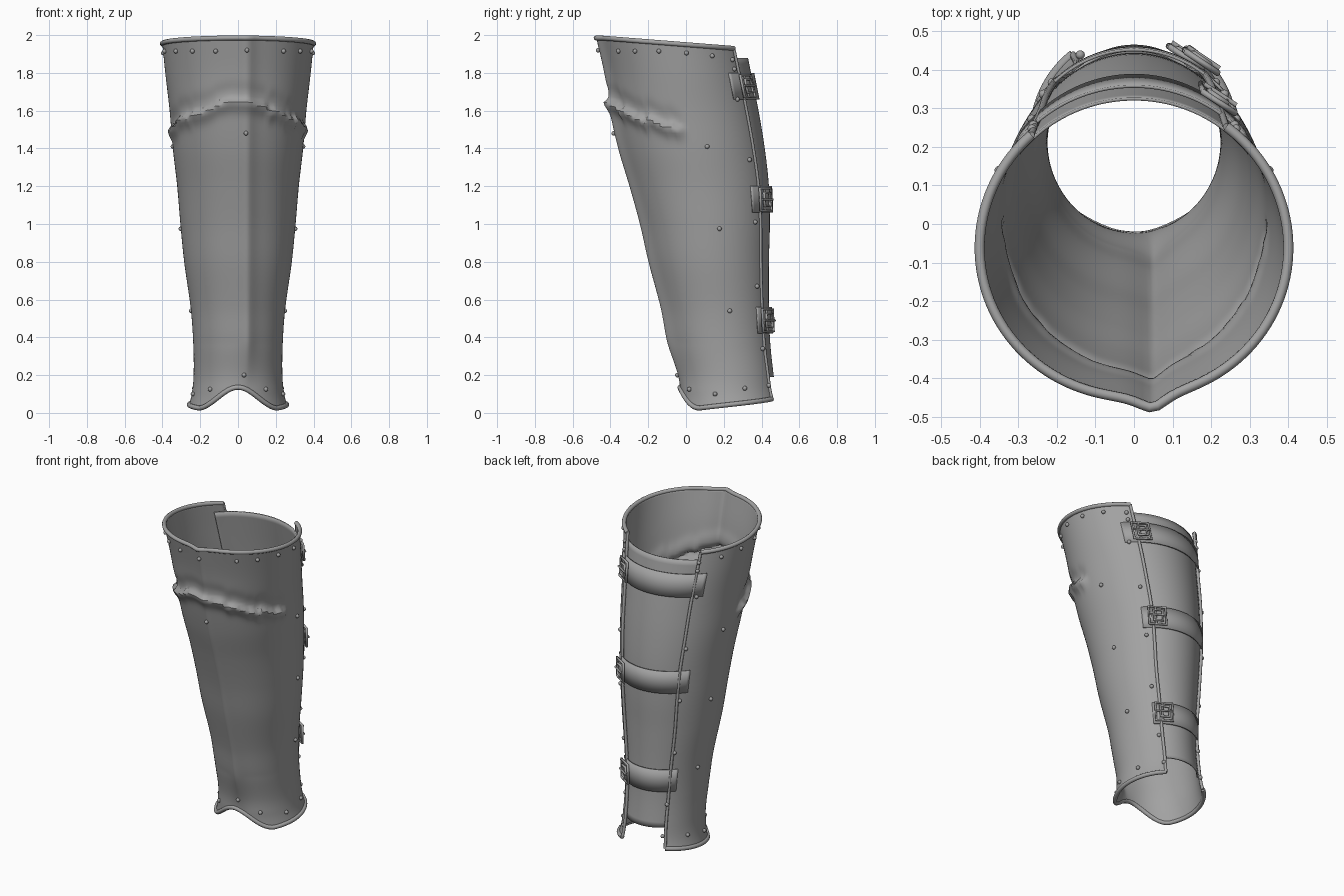
import bpy, bmesh, math, random
from math import sin, cos, radians, pi, exp
from mathutils import Vector

if "Cube" in bpy.data.objects:
    bpy.data.objects.remove(bpy.data.objects["Cube"])

random.seed(4)
steel = bpy.data.materials.new("grey steel")
steel.diffuse_color = (0.36, 0.36, 0.36, 1)
steel.use_nodes = True
steel.node_tree.nodes["Principled BSDF"].inputs["Base Color"].default_value = steel.diffuse_color

# Leg cross-sections: height, half width, front y, back y
SECTIONS = [(0, .27, -.03, .52), (.1, .245, -.03, .49), (.2, .235, -.045, .475), (.37, .237, -.10, .457),
            (.55, .25, -.135, .45), (.8, .285, -.20, .45), (1, .305, -.245, .455), (1.2, .322, -.30, .45),
            (1.4, .345, -.36, .428), (1.6, .362, -.405, .395), (1.8, .385, -.435, .355), (2, .405, -.48, .315)]


def section(z):
    """Smoothly interpolated half width, front and back at a height."""
    z = min(max(z, 0), 2)
    n = len(SECTIONS)
    i = max(k for k in range(n - 1) if SECTIONS[k][0] <= z)
    p0, p1, p2, p3 = (SECTIONS[min(max(k, 0), n - 1)] for k in (i - 1, i, i + 1, i + 2))
    h = p2[0] - p1[0]
    t = (z - p1[0]) / h
    out = []
    for c in (1, 2, 3):
        m1 = (p2[c] - p0[c]) / (p2[0] - p0[0]) * h
        m2 = (p3[c] - p1[c]) / (p3[0] - p1[0]) * h
        out.append((2*t**3 - 3*t**2 + 1)*p1[c] + (t**3 - 2*t**2 + t)*m1
                   + (3*t**2 - 2*t**3)*p2[c] + (t**3 - t**2)*m2)
    return out


wobble = [random.uniform(-.012, .012) for _ in range(40)]


def surf(a, z, off=0.0):
    """Point on the leg surface; angle a is 0 at the front, positive to the right."""
    w, yf, yb = section(z)
    fade = min(1, max(0, (z - .12) / .25))
    yf += .028 * fade
    cy, b = (yf + yb) / 2, (yb - yf) / 2
    d = off
    # folded crease around the upper shin
    if abs(a) < 1.5:
        line = 1.645 - .15 * max(0, abs(a) - .12) / 1.3 + wobble[int((a + 1.5) * 13)] * min(1, abs(a) * 2)
        s = line - z
        k = min(1, (1.5 - abs(a)) / .12)
        d += k * (.027 * exp(-(s / .045)**2) if s > 0 else .027 * exp(-(s / .014)**2))
        d -= k * .008 * exp(-((s + .06) / .04)**2)
    # shin ridge
    d += .031 * fade * exp(-abs((a - .045 / w) * w / .045)**1.5)
    return Vector(((w + d) * sin(a), cy - (b + d) * cos(a), z))


def frame(a, z):
    """Tangent and outward normal of the surface."""
    t = (surf(a + .02, z) - surf(a - .02, z)).normalized()
    u = (surf(a, z + .02) - surf(a, z - .02)).normalized()
    return t, u, t.cross(u).normalized()


def smooth(ob):
    ob.data.materials.append(steel)
    bpy.ops.object.select_all(action='DESELECT')
    ob.select_set(True)
    bpy.context.view_layer.objects.active = ob
    bpy.ops.object.shade_smooth_by_angle(angle=radians(40))


def sheet(name, fn, nu, nv, thick):
    """Grid surface from fn(u, v), thickened inwards."""
    bm = bmesh.new()
    g = [[bm.verts.new(fn(i / nu, j / nv)) for j in range(nv + 1)] for i in range(nu + 1)]
    for i in range(nu):
        for j in range(nv):
            bm.faces.new((g[i][j], g[i+1][j], g[i+1][j+1], g[i][j+1]))
    me = bpy.data.meshes.new(name)
    bm.to_mesh(me)
    bm.free()
    ob = bpy.data.objects.new(name, me)
    bpy.context.collection.objects.link(ob)
    smooth(ob)
    m = ob.modifiers.new("thickness", 'SOLIDIFY')
    m.thickness, m.offset = thick, -1
    return ob


def tube(name, paths, r, cyclic=False, res=3):
    """Round wire along one or more point paths."""
    cu = bpy.data.curves.new(name, 'CURVE')
    cu.dimensions, cu.bevel_depth, cu.bevel_resolution, cu.use_fill_caps = '3D', r, res, True
    for pts in paths:
        sp = cu.splines.new('POLY')
        sp.points.add(len(pts) - 1)
        for p, q in zip(sp.points, pts):
            p.co = (*q, 1)
        sp.use_cyclic_u = cyclic
        sp.use_smooth = True
    cu.materials.append(steel)
    ob = bpy.data.objects.new(name, cu)
    bpy.context.collection.objects.link(ob)
    return ob


# Outline of the front shell
def z_bottom(a):
    a = abs(a)
    return .08 + .055 * cos(a * pi / .9) if a < .9 else .025 + .048 * (a - .9) / 1.65


def z_top(a):
    return 1.985 - .055 * (1 - cos(a)) / 1.8


def angle(u, v):
    left, right = -radians(141 - 3 * v), radians(147 - 4 * v)
    return left + (right - left) * u


def shell(u, v):
    a = angle(u, v)
    z0, z1 = z_bottom(a), z_top(a)
    return surf(a, z0 + (z1 - z0) * v)


sheet("shin_shell", shell, 110, 120, .01)
steps = [i / 100 for i in range(101)]
tube("top_rim", [[shell(u, 1) for u in steps]], .013)
tube("bottom_rim", [[shell(u, 0) for u in steps]], .013)
tube("back_edge_trim", [[shell(e, v) for v in steps] for e in (0, 1)], .009)

# Calf plate closing the back
sheet("calf_plate", lambda u, v: surf(radians(128 + 104 * u), .19 + 1.69 * v, -.011), 40, 50, .008)

# Straps and buckles
for n, zc in enumerate((1.73, 1.13, .49)):
    a0, a1 = radians((131, 134, 136)[n]), radians((231, 231, 229)[n])
    sheet("strap", lambda u, v: surf(a0 + (a1 - a0) * u, zc - .07 + .14 * v, .006), 40, 2, .008)

    ac = radians((147, 149, 150)[n])
    t, up, nrm = frame(ac, zc)
    c = surf(ac, zc, .022)
    P = lambda x, y, h=0: c + t * x + up * y + nrm * h
    box = lambda x0, x1, y, h=0: [P(x0, -y, h), P(x1, -y, h), P(x1, y, h), P(x0, y, h)]
    tube("buckle_frame", [box(-.05, .05, .058), box(-.022, .03, .034, .006)], .008, True, 2)
    tube("buckle_pin", [[P(-.01, -.058), P(-.01, .058)], [P(-.05, 0, .012), P(.05, 0, .012)]], .006, False, 2)


# Rivets, given as angle and height
def by_side(y, z):
    w, yf, yb = section(z)
    c = ((yf + yb) / 2 - y) / ((yb - yf) / 2)
    return math.acos(max(-1, min(1, c)))


side = [(-.38, 1.915), (-.29, 1.915), (-.16, 1.915), (-.01, 1.905), (.13, 1.89), (.24, 1.87), (.25, 1.82),
        (.10, 1.41), (.33, 1.34), (.165, .975), (.36, 1.01), (.37, .67), (.22, .54), (.40, .34),
        (.155, .10), (.31, .13), (.435, .145), (.02, .125), (.265, 1.66)]
spots = [(s * by_side(y, z), z) for y, z in side for s in (1, -1)]
spots += [(.11, 1.92), (.11, 1.48), (.13, .2), (-.3, 1.915)]
bm = bmesh.new()
for a, z in spots:
    made = bmesh.ops.create_uvsphere(bm, u_segments=12, v_segments=8, radius=.012)
    bmesh.ops.translate(bm, verts=made["verts"], vec=surf(a, z, .004))
me = bpy.data.meshes.new("rivets")
bm.to_mesh(me)
bm.free()
rivets = bpy.data.objects.new("rivets", me)
bpy.context.collection.objects.link(rivets)
smooth(rivets)
